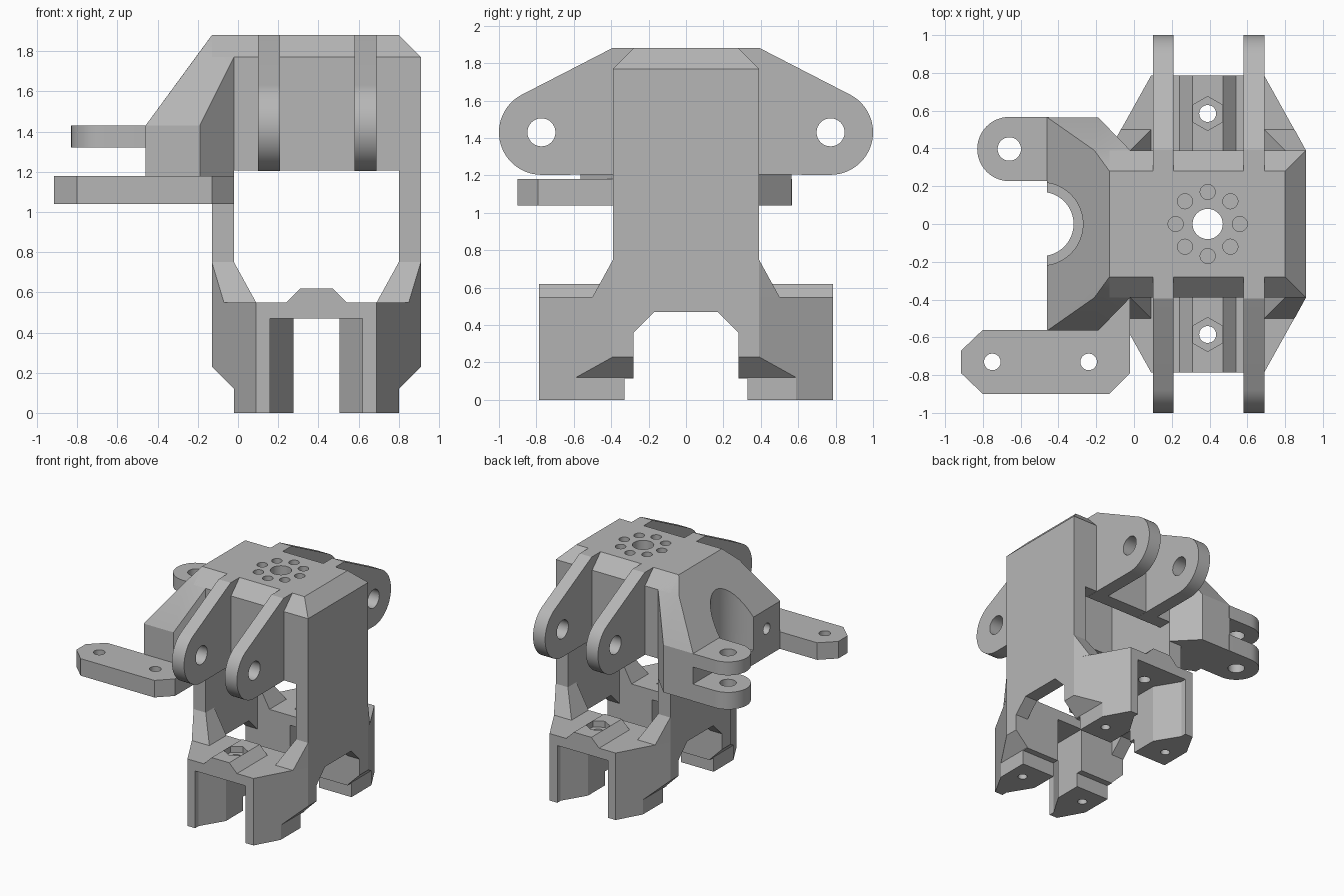
import bpy, bmesh, math
from mathutils import Vector

cube = bpy.data.objects.get("Cube")
if cube:
    bpy.data.objects.remove(cube, do_unlink=True)

grey = bpy.data.materials.new("mid_grey")
grey.use_nodes = True
COLOUR = (0.47, 0.47, 0.47, 1)
grey.diffuse_color = COLOUR
grey.node_tree.nodes["Principled BSDF"].inputs["Base Color"].default_value = COLOUR

MID = 0.39  # x of the housing's own centre line


def hull(name, points):
    """Convex solid around the given points."""
    bm = bmesh.new()
    for p in points:
        bm.verts.new(p)
    result = bmesh.ops.convex_hull(bm, input=bm.verts)
    spare = {g for g in result["geom_interior"] + result["geom_unused"]
             if isinstance(g, bmesh.types.BMVert)}
    bmesh.ops.delete(bm, geom=list(spare), context="VERTS")
    bmesh.ops.dissolve_limit(bm, angle_limit=0.01, verts=bm.verts, edges=bm.edges)
    bmesh.ops.recalc_face_normals(bm, faces=bm.faces)
    mesh = bpy.data.meshes.new(name)
    bm.to_mesh(mesh)
    bm.free()
    mesh.materials.append(grey)
    ob = bpy.data.objects.new(name, mesh)
    bpy.context.collection.objects.link(ob)
    return ob


def prism(name, axis, profile, lo, hi):
    """Convex profile extruded along an axis."""
    pts = []
    for d in (lo, hi):
        for u, v in profile:
            pts.append({"x": (d, u, v), "y": (u, d, v), "z": (u, v, d)}[axis])
    return hull(name, pts)


def box(name, x0, x1, y0, y1, z0, z1):
    return prism(name, "z", [(x0, y0), (x1, y0), (x1, y1), (x0, y1)], z0, z1)


def ring(u, v, r, n=32):
    return [(u + r * math.cos(i * math.tau / n), v + r * math.sin(i * math.tau / n))
            for i in range(n)]


def hole(axis, u, v, r, lo, hi, n=32):
    return prism("cutter", axis, ring(u, v, r, n), lo, hi)


def cut(ob, *cutters):
    """Subtract every cutter, then remove it."""
    for c in cutters:
        c.hide_render = True
        mod = ob.modifiers.new("cut", "BOOLEAN")
        mod.operation = "DIFFERENCE"
        mod.solver = "EXACT"
        mod.object = c
        bpy.context.view_layer.update()
        mesh = bpy.data.meshes.new_from_object(
            ob.evaluated_get(bpy.context.evaluated_depsgraph_get()))
        ob.modifiers.clear()
        ob.data = mesh
        bpy.data.objects.remove(c, do_unlink=True)
    return ob


def flip(x):
    return 2 * MID - x


def mirrored(points):
    """Mirror 2D points about the housing centre line."""
    return points + [(flip(x), v) for x, v in points]


def window():
    return prism("cutter", "y", mirrored([(0.8, 1.205), (0.8, 0.75), (0.69, 0.55)]), -1.2, 1.2)


def cavity():
    return box("cutter", -0.02, 0.8, -0.28, 0.28, -0.1, 1.77)


# Hollow housing with chamfered top, window and hub holes
pts = [(x, s * 0.39, z) for x in (-0.13, 0.91) for s in (-1, 1) for z in (0.55, 1.77)]
pts += [(x, s * 0.28, 1.88) for x in (-0.13, 0.8) for s in (-1, 1)]
housing = cut(hull("housing", pts), window(), cavity(), hole("z", MID, 0, 0.08, 1.5, 2))
for i in range(8):
    a = i * math.tau / 8
    cut(housing, hole("z", MID + 0.17 * math.cos(a), 0.17 * math.sin(a), 0.04, 1.81, 2, 20))

# Wide base with four feet
plan = [(x, s * y) for x, y in mirrored([(0.69, 0.785), (0.91, 0.39)]) for s in (-1, 1)]
base = prism("base", "z", plan, 0, 0.55)
tunnel = [(s * y, z) for s in (-1, 1) for y, z in ((0.28, -0.1), (0.28, 0.36), (0.17, 0.47))]
cut(base, cavity(), prism("cutter", "x", tunnel, -1, 2),
    box("cutter", -1, 2, -0.33, 0.33, -0.1, 0.115))
chamfer = [(0.8, -0.1), (0.8, 0.12), (1.0, 0.32), (1.0, -0.1)]
cut(base, prism("cutter", "y", chamfer, -1, 1),
    prism("cutter", "y", [(flip(x), z) for x, z in chamfer], -1, 1))
for s in (-1, 1):
    mouth = [(x, s * y) for x, y in mirrored([(0.62, 0.9), (0.62, 0.74), (0.505, 0.55)])]
    cut(base, prism("cutter", "z", mouth, -0.1, 0.47),
        box("cutter", flip(0.505), 0.505, *sorted((s * 0.2, s * 0.6)), -0.1, 0.47),
        hole("z", MID, s * 0.585, 0.045, 0.3, 0.8, 20))
    for x in (0.68, flip(0.68)):
        cut(base, hole("z", x, s * 0.48, 0.035, -0.1, 0.1, 20))

for s, side in ((-1, "front"), (1, "back")):
    # Sloped gussets between columns and base
    pts = [(x, s * 0.39, z) for x in (-0.13, 0.91) for z in (0.55, 0.75)]
    pts += [(x, s * 0.3, z) for x in (-0.13, 0.91) for z in (0.55, 0.75)]
    pts += [(x, s * 0.5, 0.55) for x in (-0.07, 0.85)]
    cut(hull(side + "_gusset", pts), window())

    # Ridge on the base holding a hexagonal nut pocket
    ridge = prism(side + "_ridge", "y", mirrored([(0.54, 0.55), (0.47, 0.62)]),
                  *sorted((s * 0.39, s * 0.785)))
    hexagon = [(MID + v, s * 0.585 + u) for u, v in ring(0, 0, 0.09, 6)]
    cut(ridge, prism("cutter", "z", hexagon, 0.57, 0.8),
        hole("z", MID, s * 0.585, 0.045, 0.3, 0.8, 20))

    # Pairs of teardrop lugs
    drop = ring(s * 0.773, 1.43, 0.227, 64)
    drop += [(s * 0.28, 1.88), (s * 0.395, 1.88), (s * 0.28, 1.204)]
    for x, place in ((0.1, "right"), (0.58, "left")):
        cut(prism(f"{side}_{place}_lug", "x", drop, x, x + 0.11),
            hole("x", s * 0.773, 1.43, 0.075, x - 0.1, x + 0.2))

# Tapered shoulder with a stepped round recess
pts = []
for s in (-1, 1):
    pts += [(-0.13, s * 0.28, 1.88), (-0.02, s * 0.28, 1.88),
            (-0.21, s * 0.39, 1.77), (-0.02, s * 0.39, 1.77), (-0.02, s * 0.39, 1.04)]
    pts += [(x, s * 0.565, z) for x in (-0.46, -0.19) for z in (1.04, 1.43)]
shoulder = hull("shoulder", pts)
cut(shoulder, hole("z", -0.49, 0, 0.22, 1.16, 2, 48), hole("z", -0.49, 0, 0.17, 0.9, 1.3, 48),
    hole("x", -0.39, 1.27, 0.045, -0.6, -0.2, 20))

# Clevis arms behind the shoulder
for z0, z1, place in ((1.04, 1.18, "lower"), (1.32, 1.43, "upper")):
    arm = ring(-0.66, 0.397, 0.17, 48) + [(-0.45, 0.567), (-0.45, 0.227)]
    cut(prism(place + "_clevis_arm", "z", arm, z0, z1),
        hole("z", -0.66, 0.397, 0.062, 0.9, 1.6))

# Flat side plate in front of the shoulder
plate = [(-0.915, -0.67), (-0.8, -0.56), (-0.02, -0.56), (-0.02, -0.79),
         (-0.13, -0.9), (-0.8, -0.9), (-0.915, -0.79)]
plate_ob = prism("side_plate", "z", plate, 1.04, 1.18)
cut(plate_ob, *[hole("z", x, -0.73, 0.044, 0.9, 1.3, 24) for x in (-0.75, -0.24)])
prism("plate_web", "z", [(-0.19, -0.56), (-0.02, -0.56), (-0.02, -0.39)], 1.04, 1.18)

# Smooth the round surfaces, keep edges crisp
bpy.ops.object.select_all(action="DESELECT")
for ob in bpy.context.scene.objects:
    if ob.type == "MESH" and grey.name in ob.data.materials:
        ob.select_set(True)
        bpy.context.view_layer.objects.active = ob
bpy.ops.object.shade_smooth_by_angle(angle=math.radians(25))
